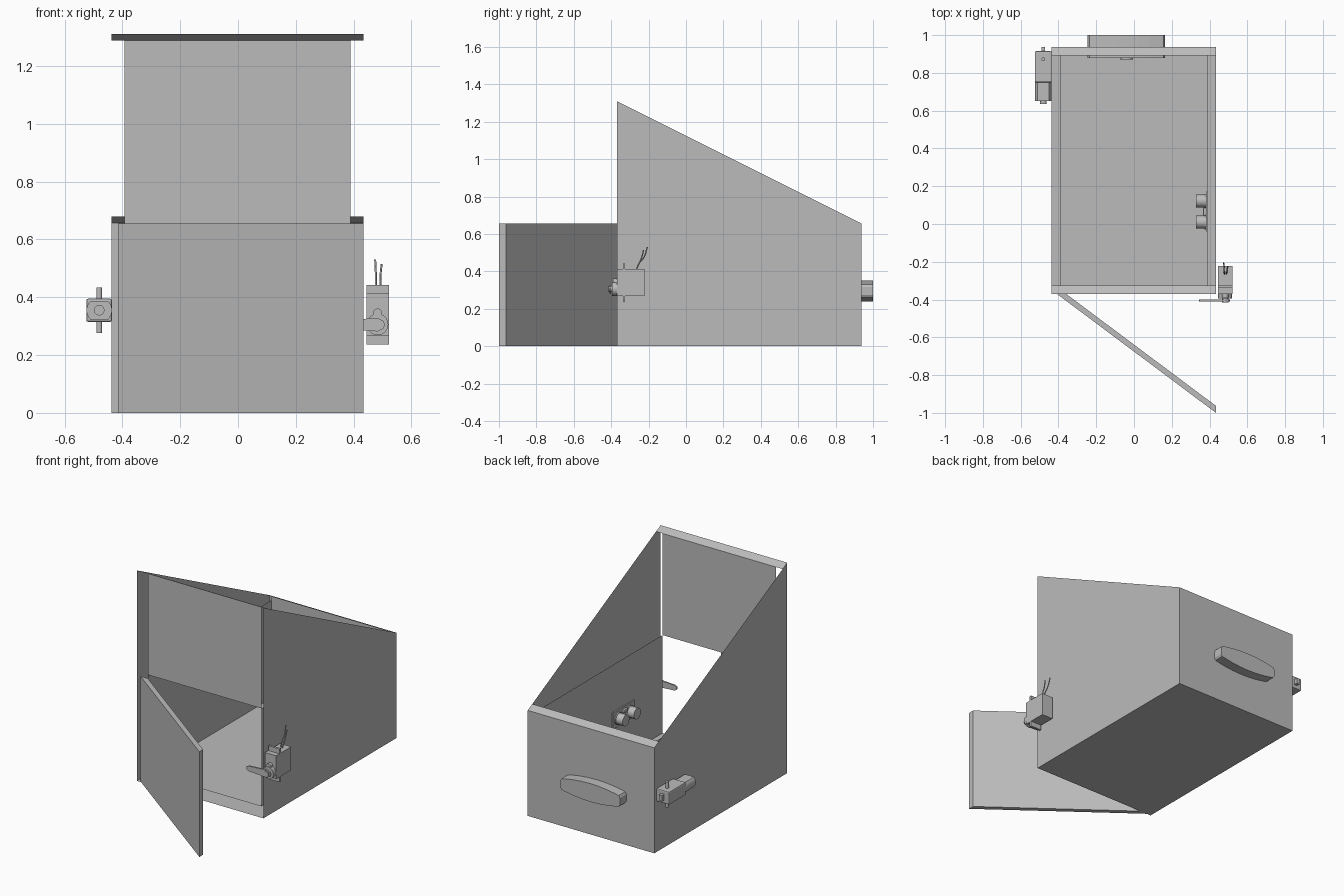
import bpy, bmesh, math
from mathutils import Vector, Matrix

cube = bpy.data.objects.get("Cube")
if cube:
    bpy.data.objects.remove(cube, do_unlink=True)

grey = bpy.data.materials.new("light_grey")
grey.use_nodes = True
grey.diffuse_color = (0.5, 0.5, 0.5, 1)
grey.node_tree.nodes["Principled BSDF"].inputs["Base Color"].default_value = (0.5, 0.5, 0.5, 1)


def finish(name, bm, smooth=False):
    mesh = bpy.data.meshes.new(name)
    bm.to_mesh(mesh)
    bm.free()
    obj = bpy.data.objects.new(name, mesh)
    bpy.context.collection.objects.link(obj)
    mesh.materials.append(grey)
    if smooth:
        bpy.ops.object.select_all(action='DESELECT')
        obj.select_set(True)
        bpy.context.view_layer.objects.active = obj
        bpy.ops.object.shade_smooth_by_angle(angle=math.radians(35))
    return obj


def sheet(name, points):
    """A single flat panel."""
    bm = bmesh.new()
    bm.faces.new([bm.verts.new(p) for p in points])
    return finish(name, bm)


def prism(name, points, offset, smooth=False):
    """A closed outline pushed along an offset."""
    bm = bmesh.new()
    face = bm.faces.new([bm.verts.new(p) for p in points])
    side = bmesh.ops.extrude_face_region(bm, geom=[face])
    moved = [g for g in side["geom"] if isinstance(g, bmesh.types.BMVert)]
    bmesh.ops.translate(bm, verts=moved, vec=offset)
    bmesh.ops.recalc_face_normals(bm, faces=bm.faces)
    return finish(name, bm, smooth)


def box(name, low, high, bevel=0):
    low, high = Vector(low), Vector(high)
    bm = bmesh.new()
    bmesh.ops.create_cube(bm, size=1)
    bmesh.ops.scale(bm, vec=high - low, verts=bm.verts)
    bmesh.ops.translate(bm, vec=(low + high) / 2, verts=bm.verts)
    if bevel:
        bmesh.ops.bevel(bm, geom=bm.edges[:], offset=bevel, segments=2, affect='EDGES', profile=0.5)
    return finish(name, bm)


def rod(name, start, end, radius):
    start, end = Vector(start), Vector(end)
    axis = end - start
    turn = axis.to_track_quat('Z', 'Y').to_matrix().to_4x4()
    bm = bmesh.new()
    bmesh.ops.create_cone(bm, cap_ends=True, segments=32, radius1=radius, radius2=radius,
                          depth=axis.length, matrix=Matrix.Translation((start + end) / 2) @ turn)
    return finish(name, bm, True)


# Outer shell dimensions
L, R, F, B = -0.438, 0.434, -0.37, 0.937
T = 0.045
LOW = 0.655


def slope(y):
    return 1.31 - 0.5 * (y - F)


il, ir, inf, inb = L + T, R - T, F + T, B - T

# Outer shell, open at the front
for name, x in (("right_outer_wall", L), ("left_outer_wall", R)):
    sheet(name, [(x, F, 0), (x, B, 0), (x, B, slope(B)), (x, F, slope(F))])
sheet("outer_back_wall", [(L, B, 0), (R, B, 0), (R, B, slope(B)), (L, B, slope(B))])
sheet("outer_floor", [(L, F, 0), (L, B, 0), (R, B, 0), (R, F, 0)])
for name, y0, y1 in (("front_top_lip", F, inf), ("back_top_lip", inb, B)):
    sheet(name, [(L, y0, slope(y0)), (R, y0, slope(y0)), (R, y1, slope(y1)), (L, y1, slope(y1))])

# Inner lining
for name, x in (("right_inner_wall", il), ("left_inner_wall", ir)):
    sheet(name, [(x, inf, T), (x, inb, T), (x, inb, LOW), (x, inf, LOW)])
sheet("inner_floor", [(il, inf, T), (ir, inf, T), (ir, inb, T), (il, inb, T)])
sheet("inner_back_wall", [(il, inb, T), (ir, inb, T), (ir, inb, slope(inb)), (il, inb, slope(inb))])
sheet("upper_front_panel", [(il, inf, LOW), (ir, inf, LOW), (ir, inf, slope(inf)), (il, inf, slope(inf))])

# Door standing open
prism("door", [(-0.415, -0.365, 0), (R, -1, 0), (R, -0.963, 0), (-0.366, -0.365, 0)], (0, 0, LOW))

# Back handle: shallow arcs above and below, with short rounded ends
cx, cz, half = -0.04, 0.295, 0.205
arc = [-1, -0.96, -0.85, -0.6, -0.3, 0, 0.3, 0.6, 0.85, 0.96, 1]


def rise(t):
    return 0.057 - 0.024 * t * t - (0.012 if abs(t) == 1 else 0)


outline = [(cx + half * t, 0.88, cz + rise(t)) for t in arc]
outline += [(cx + half * t, 0.88, cz - rise(t)) for t in reversed(arc)]
prism("back_handle", outline, (0, 0.12, 0))
rod("handle_knob", (cx, 0.872, cz), (cx, 0.885, cz), 0.035)

# Latch servo on the left wall
sx = 0.483
box("servo_body", (0.445, -0.37, 0.268), (0.522, -0.222, 0.413))
box("servo_mount_tab", (0.445, -0.338, 0.236), (0.522, -0.325, 0.443))
rod("servo_gear_cap", (sx, -0.395, 0.306), (sx, -0.37, 0.306), 0.037)
rod("servo_small_gear_cap", (sx, -0.39, 0.345), (sx, -0.37, 0.345), 0.016)
rod("servo_spindle", (sx, -0.415, 0.306), (sx, -0.39, 0.306), 0.016)
horn = [(sx, -0.41, 0.328), (0.36, -0.41, 0.321), (0.348, -0.41, 0.315), (0.344, -0.41, 0.305),
        (0.348, -0.41, 0.295), (0.36, -0.41, 0.289), (sx, -0.41, 0.282), (0.503, -0.41, 0.292),
        (0.509, -0.41, 0.305), (0.503, -0.41, 0.318)]
prism("servo_horn", horn, (0, 0.01, 0))
for i, dx in enumerate((-0.006, 0.01)):
    curve = bpy.data.curves.new("servo_wire", 'CURVE')
    curve.dimensions = '3D'
    curve.bevel_depth = 0.0035
    curve.bevel_resolution = 2
    curve.resolution_u = 6
    path = [(sx + dx * 0.5, -0.265, 0.41), (sx + dx, -0.25, 0.445), (sx + dx, -0.225 - 0.012 * i, 0.475),
            (sx + dx * 1.4, -0.207 - 0.02 * i, 0.53 - 0.015 * i)]
    line = curve.splines.new('BEZIER')
    line.bezier_points.add(len(path) - 1)
    for point, co in zip(line.bezier_points, path):
        point.co = co
        point.handle_left_type = point.handle_right_type = 'AUTO'
    wire = bpy.data.objects.new("servo_wire", curve)
    bpy.context.collection.objects.link(wire)
    curve.materials.append(grey)

# Geared motor on the right wall
mx, mz = -0.48, 0.355
box("motor_gearbox", (-0.525, 0.75, 0.315), (-0.436, 0.915, 0.395), 0.006)
can = []
for i in range(32):
    a = math.tau * i / 32
    can.append((mx + 0.044 * math.cos(a), 0.652, mz + max(-0.032, min(0.032, 0.044 * math.sin(a)))))
prism("motor_can", can, (0, 0.1, 0), True)
rod("motor_end_boss", (mx, 0.636, mz), (mx, 0.655, mz), 0.018)
rod("motor_output_shaft", (mx, 0.872, 0.276), (mx, 0.872, 0.434), 0.01)
box("motor_mount_tab", (mx - 0.01, 0.91, mz - 0.018), (mx + 0.01, 0.938, mz + 0.018))

# Distance sensor on the inner left wall
box("sensor_board", (0.381, -0.04, 0.26), (0.389, 0.172, 0.362))
for name, y in (("front_sensor_eye", 0.01), ("back_sensor_eye", 0.122)):
    rod(name, (0.328, y, 0.31), (0.382, y, 0.31), 0.034)
    rod(name + "_rim", (0.374, y, 0.31), (0.383, y, 0.31), 0.038)
box("sensor_crystal", (0.366, 0.045, 0.33), (0.382, 0.087, 0.35), 0.004)
